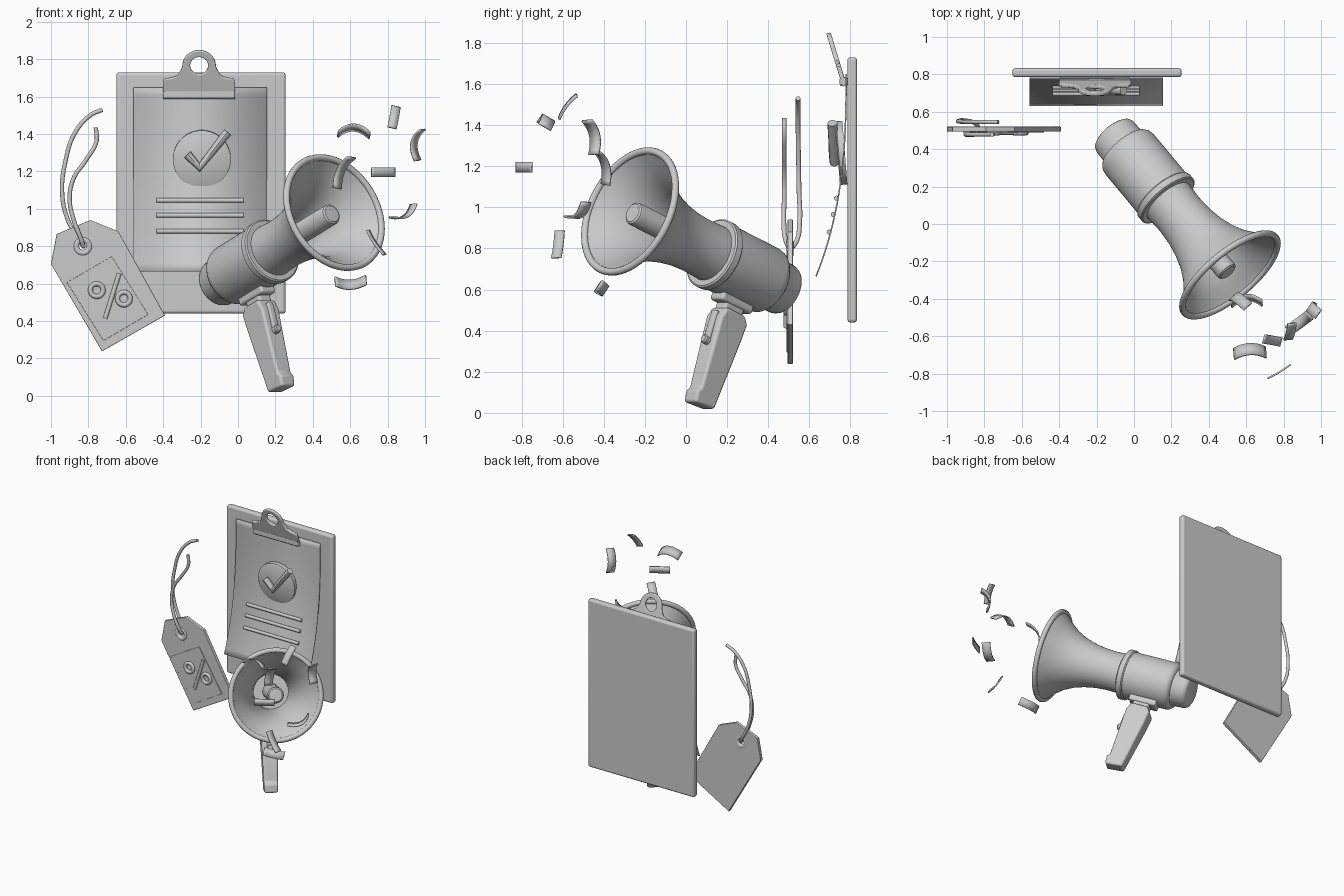
import bpy, bmesh
from math import pi, cos, sin, radians
from mathutils import Vector, Matrix

if "Cube" in bpy.data.objects:
    bpy.data.objects.remove(bpy.data.objects["Cube"])

# Megaphone frame: local X forward out of the horn, Y sideways, Z up; origin at rim centre
N = Vector((.595, -.715, .365)).normalized()
S = Vector((0, 0, 1)).cross(N).normalized()
U = N.cross(S)
HORN = Matrix.Translation((.513, -.272, .98)) @ Matrix((N, S, U)).transposed().to_4x4()
FRONT = Matrix.Rotation(pi / 2, 4, 'X')          # local XY -> world XZ, local Z -> -y


def finish(ob, bevel=0, angle=35):
    bpy.ops.object.select_all(action='DESELECT')
    ob.select_set(True)
    bpy.context.view_layer.objects.active = ob
    if ob.type == 'CURVE':
        bpy.ops.object.convert(target='MESH')
        ob = bpy.context.object
    if bevel:
        m = ob.modifiers.new("bevel", 'BEVEL')
        m.width, m.segments, m.limit_method = bevel, 4, 'ANGLE'
    bpy.ops.object.shade_smooth_by_angle(angle=radians(angle))
    return ob


def from_bmesh(name, bm, mat=Matrix(), bevel=0):
    bmesh.ops.recalc_face_normals(bm, faces=bm.faces)
    me = bpy.data.meshes.new(name)
    bm.to_mesh(me)
    bm.free()
    ob = bpy.data.objects.new(name, me)
    bpy.context.collection.objects.link(ob)
    ob.matrix_world = mat
    return finish(ob, bevel)


def box(name, lo, hi, mat=Matrix(), bevel=.01):
    lo, hi = Vector(lo), Vector(hi)
    bm = bmesh.new()
    bmesh.ops.create_cube(bm, size=1)
    for v in bm.verts:
        v.co = (lo + hi) / 2 + v.co * (hi - lo)
    return from_bmesh(name, bm, mat, bevel)


def lathe(name, profile, mat, seg=64):
    """Spin (x, radius) points round the local X axis."""
    bm = bmesh.new()
    vs = [bm.verts.new((x, 0, r)) for x, r in profile]
    es = [bm.edges.new(p) for p in zip(vs, vs[1:])]
    bmesh.ops.spin(bm, geom=vs + es, cent=(0, 0, 0), axis=(1, 0, 0), angle=2 * pi, steps=seg)
    bmesh.ops.remove_doubles(bm, verts=bm.verts, dist=1e-5)
    return from_bmesh(name, bm, mat)


def tube(name, pts, r, smooth=False, mat=Matrix()):
    cu = bpy.data.curves.new(name, 'CURVE')
    cu.dimensions, cu.bevel_depth, cu.use_fill_caps, cu.bevel_resolution = '3D', r, True, 4
    sp = cu.splines.new('BEZIER')
    sp.bezier_points.add(len(pts) - 1)
    for b, p in zip(sp.bezier_points, pts):
        b.co = p
        b.handle_left_type = b.handle_right_type = 'AUTO' if smooth else 'VECTOR'
    ob = bpy.data.objects.new(name, cu)
    bpy.context.collection.objects.link(ob)
    ob.matrix_world = mat
    return finish(ob)


def plate(name, loops, thick, mat, bevel=.004):
    """Flat filled outline, inner loops become holes."""
    cu = bpy.data.curves.new(name, 'CURVE')
    cu.dimensions, cu.fill_mode = '2D', 'BOTH'
    cu.extrude, cu.bevel_depth, cu.bevel_resolution, cu.offset = thick / 2 - bevel, bevel, 2, -bevel
    for pts in loops:
        sp = cu.splines.new('POLY')
        sp.points.add(len(pts) - 1)
        for q, p in zip(sp.points, pts):
            q.co = (p[0], p[1], 0, 1)
        sp.use_cyclic_u = True
    ob = bpy.data.objects.new(name, cu)
    bpy.context.collection.objects.link(ob)
    ob.matrix_world = mat
    return finish(ob)


def arc(cx, cy, r, a0=0, a1=360, n=32):
    return [(cx + r * cos(radians(a0 + (a1 - a0) * i / n)), cy + r * sin(radians(a0 + (a1 - a0) * i / n)))
            for i in range(n + (a1 - a0 < 360))]


def ring(name, x, y, z, R, r):
    prof = [(r * sin(a * pi / 6), R + r * cos(a * pi / 6)) for a in range(13)]
    return lathe(name, prof, Matrix.Translation((x, y, z)) @ Matrix.Rotation(pi / 2, 4, 'Z'), 40)


# Clipboard
box("clipboard_board", (-.65, .785, .44), (.255, .833, 1.73), bevel=.016)


def paper_y(z):
    return .779 - .146 * max(0, (1.65 - z) / .985) ** 2.7


bm = bmesh.new()
rows = [[bm.verts.new((x, paper_y(z), z)) for x in (-.56, .155)] for z in
        [1.65 - .985 * i / 24 for i in range(25)]]
for a, b in zip(rows, rows[1:]):
    bm.faces.new((a[0], a[1], b[1], b[0]))
paper = from_bmesh("paper_sheet", bm)
sol = paper.modifiers.new("thickness", 'SOLIDIFY')
sol.thickness, sol.offset = .007, 0

# Clip with finger loop, leaning forward
half = [(.193, 0), (.193, .1), (.18, .113), (.15, .115), (.115, .13), (.098, .16)]
clip = half + arc(0, .18, .09, 0, 180) + [(-x, y) for x, y in reversed(half)]
plate("clip_lever", [clip, arc(0, .185, .048)], .022,
      Matrix.Translation((-.208, .772, 1.59)) @ Matrix.Rotation(radians(107), 4, 'X'), .006)
box("clip_jaw", (-.4, .748, 1.59), (-.016, .786, 1.635), bevel=.01)

# Check badge and text lines
lathe("check_badge", [(-.018, 0), (-.018, .145), (-.012, .155), (.018, .155), (.018, 0)],
      Matrix.Translation((-.193, .755, 1.265)) @ Matrix.Rotation(radians(4.5), 4, 'X')
      @ Matrix.Rotation(pi / 2, 4, 'Z'))
tube("check_mark", [(-.27, .717, 1.29), (-.205, .722, 1.222), (-.055, .712, 1.41)], .024)
for i, z in enumerate((1.045, .965, .88)):
    tube(f"text_line_{i}", [(-.435, paper_y(z) - .008, z), (.03, paper_y(z) - .008, z)], .012)

# Price tag
tag = [(-1, .705), (-.97, .865), (-.79, .94), (-.64, .88), (-.39, .43), (-.727, .238)]
plate("tag_card", [tag, arc(-.83, .8, .03)], .026, Matrix.Translation((0, .507, 0)) @ FRONT)
plate("tag_panel", [[(-.915, .607), (-.675, .745), (-.48, .435), (-.72, .295)]], .01,
      Matrix.Translation((0, .494, 0)) @ FRONT, .002)
ring("tag_eyelet", -.83, .505, .8, .036, .017)
ring("percent_ring_left", -.755, .487, .565, .034, .013)
ring("percent_ring_right", -.61, .487, .52, .034, .013)
tube("percent_slash", [(-.635, .487, .655), (-.71, .487, .415)], .012)
tube("tag_string_back", [(-.725, .545, 1.53), (-.79, .545, 1.5), (-.875, .545, 1.4), (-.92, .547, 1.265),
                         (-.94, .55, 1.08), (-.905, .553, .93), (-.845, .535, .83), (-.825, .505, .795)],
     .0115, True)
tube("tag_string_front", [(-.76, .478, 1.435), (-.757, .478, 1.36), (-.81, .478, 1.265), (-.88, .478, 1.16),
                          (-.9, .478, 1.05), (-.875, .476, .93), (-.84, .485, .84), (-.825, .505, .795)],
     .0115, True)

# Megaphone horn: outer flare, inner flare and rolled rim
flare = [(-.57, .143), (-.45, .138), (-.36, .144), (-.28, .158), (-.2, .182), (-.13, .215),
         (-.07, .257), (-.03, .293), (0, .318)]
inner = [(x, r - .016) for x, r in reversed(flare[1:])]
lathe("horn", flare + inner + [(-.45, 0)], HORN)
lathe("horn_rim", [(.018 * sin(a * pi / 6), .316 + .018 * cos(a * pi / 6)) for a in range(13)], HORN)
lathe("horn_core", [(-.45, .058), (-.035, .058), (-.024, .055), (-.017, .046), (-.015, 0)], HORN, 40)
# Body, collar ring and rear cap
lathe("body", [(-.57, 0), (-.57, .168), (-.9, .168), (-.925, .163), (-.942, .15), (-.947, .135),
               (-.955, .13), (-1.03, .128), (-1.05, .12), (-1.06, .105), (-1.06, 0)], HORN)
lathe("collar", [(-.552, .13), (-.552, .17), (-.558, .178), (-.592, .178), (-.6, .17), (-.6, .13)], HORN)

# Bracket and pistol grip
box("grip_bracket", (-.865, -.05, -.2), (-.66, .05, -.13), HORN, .014)
box("grip_neck", (-.82, -.042, -.26), (-.7, .042, -.17), HORN, .014)
side = [(-.70, -.225), (-.82, -.225), (-.85, -.26), (-.845, -.36), (-.815, -.715), (-.69, -.725),
        (-.68, -.665), (-.698, -.645), (-.68, -.28)]
bm = bmesh.new()
loops = []
for sgn in (-1, 1):
    loops.append([bm.verts.new((x, sgn * (.062 + .03 * (z + .225)), z)) for x, z in side])
    bm.faces.new(loops[-1])
for i in range(len(side)):
    j = (i + 1) % len(side)
    bm.faces.new((loops[0][i], loops[0][j], loops[1][j], loops[1][i]))
from_bmesh("grip", bm, HORN, .02)
box("trigger_plate", (-.7, -.02, -.4), (-.668, .02, -.25), HORN, .01)
lathe("trigger_button", [(-.69, .022), (-.662, .022), (-.655, .016), (-.655, 0)],
      HORN @ Matrix.Translation((0, 0, -.405)) @ Matrix.Rotation(0, 4, 'X'), 24) \
    .data.transform(Matrix.Identity(4))

# Confetti: centre, length direction, bulge direction, length, width, bulge
CONFETTI = [
    ((.62, -.68, 1.415), (1, .05, -.05), (0, .5, .85), .17, .07, .045),
    ((.835, -.578, 1.492), (.15, .6, .8), (.2, -.8, .6), .145, .05, .01),
    ((.957, -.455, 1.345), (.15, -.2, 1), (-.8, .55, 0), .17, .06, .04),
    ((.777, -.79, 1.195), (.83, .5, 0), (.5, -.83, 0), .145, .05, .004),
    ((.56, -.405, 1.2), (.4, -.25, .85), (-.5, .6, .4), .19, .06, .035),
    ((.888, -.525, .975), (.75, .55, .45), (.35, .2, -.9), .16, .06, .035),
    ((.737, -.622, .818), (.55, -.1, -.8), (-.8, .25, -.5), .16, .05, .008),
    ((.602, -.41, .605), (1, .05, .05), (0, .75, -.5), .165, .06, .04),
]
for k, (c, t, b, ln, w, sag) in enumerate(CONFETTI):
    t = Vector(t).normalized()
    b = Vector(b)
    b = (b - t * b.dot(t)).normalized()
    side_dir = t.cross(b)
    bm = bmesh.new()
    rows = []
    for i in range(11):
        f = i / 5 - 1
        p = Vector(c) + t * f * ln / 2 + b * sag * (.5 - f * f)
        rows.append([bm.verts.new(p + side_dir * w / 2 * q) for q in (-1, 1)])
    for p, q in zip(rows, rows[1:]):
        bm.faces.new((p[0], p[1], q[1], q[0]))
    ob = from_bmesh(f"confetti_{k}", bm)
    m = ob.modifiers.new("thickness", 'SOLIDIFY')
    m.thickness, m.offset = .009, 0
